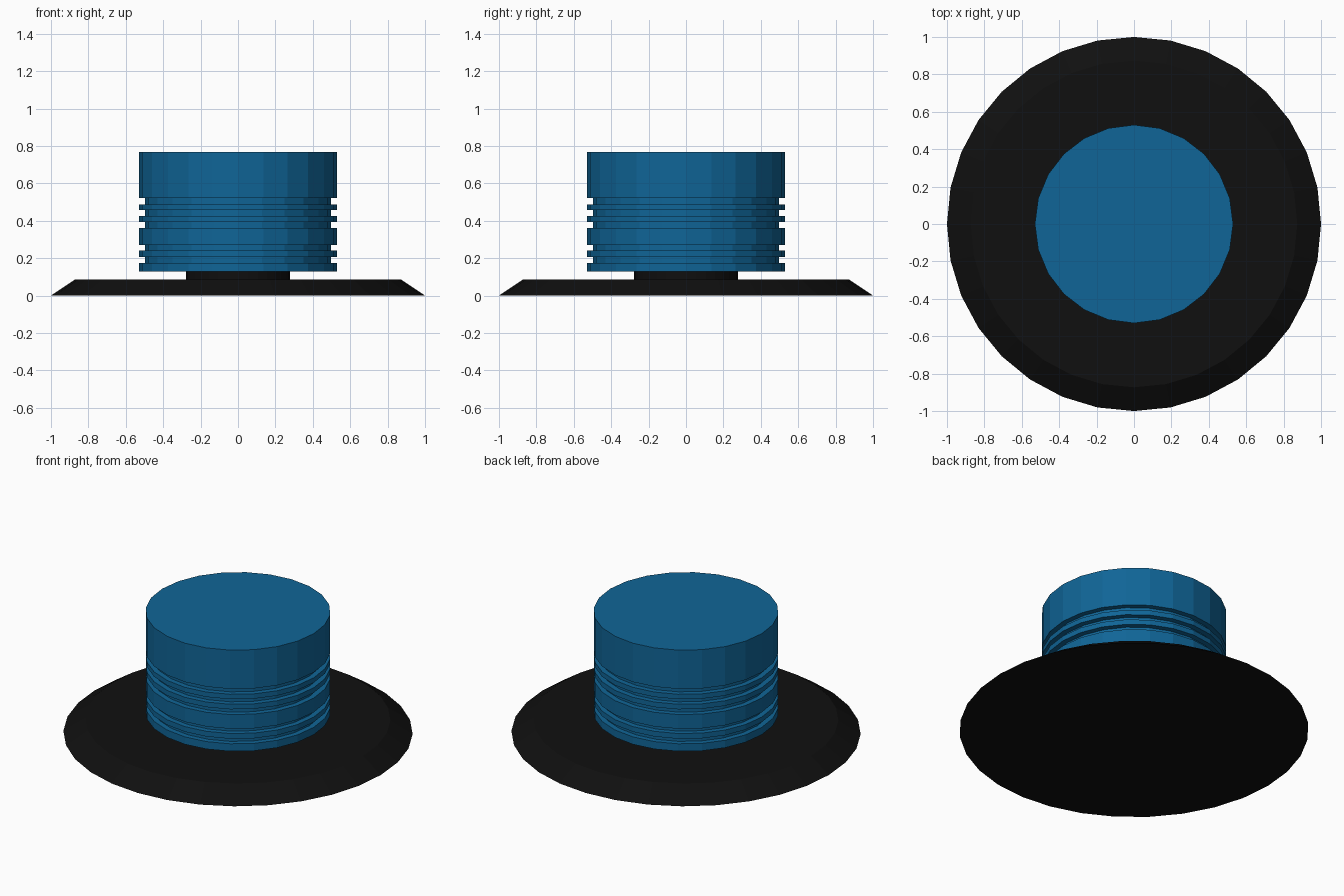
import bpy, bmesh
from math import cos, sin, tau

if "Cube" in bpy.data.objects:
    bpy.data.objects.remove(bpy.data.objects["Cube"])


def material(name, rgb):
    m = bpy.data.materials.new(name)
    m.diffuse_color = (*rgb, 1)
    m.use_nodes = True
    m.node_tree.nodes["Principled BSDF"].inputs["Base Color"].default_value = m.diffuse_color
    return m


def lathe(name, profile, sides, mat):
    """Closed flat-shaded solid turned around z from (radius, z) points, bottom to top."""
    bm = bmesh.new()
    rings = [[bm.verts.new((r * cos(tau * i / sides), r * sin(tau * i / sides), z))
              for i in range(sides)] for r, z in profile]
    for low, high in zip(rings, rings[1:]):
        for i in range(sides):
            j = (i + 1) % sides
            bm.faces.new((low[i], low[j], high[j], high[i]))
    bm.faces.new(rings[0][::-1])
    bm.faces.new(rings[-1])
    mesh = bpy.data.meshes.new(name)
    bm.to_mesh(mesh)
    bm.free()
    mesh.materials.append(mat)
    obj = bpy.data.objects.new(name, mesh)
    bpy.context.collection.objects.link(obj)
    return obj


black = material("black", (0.005, 0.005, 0.005))
blue = material("blue", (0.005, 0.13, 0.31))

# Bevelled base plate
lathe("base_plate", [(1.0, 0), (0.873, 0.085)], 32, black)

# Short stem under the knob
lathe("stem", [(0.277, 0.08), (0.277, 0.135)], 32, black)

# Knob with grooves cut around it
R, GROOVE_R = 0.53, 0.497
grooves = [(0.175, 0.207), (0.24, 0.27), (0.36, 0.393), (0.425, 0.457), (0.488, 0.522)]
profile = [(R, 0.128)]
for z0, z1 in grooves:
    profile += [(R, z0), (GROOVE_R, z0), (GROOVE_R, z1), (R, z1)]
profile.append((R, 0.767))
lathe("knob", profile, 24, blue)
